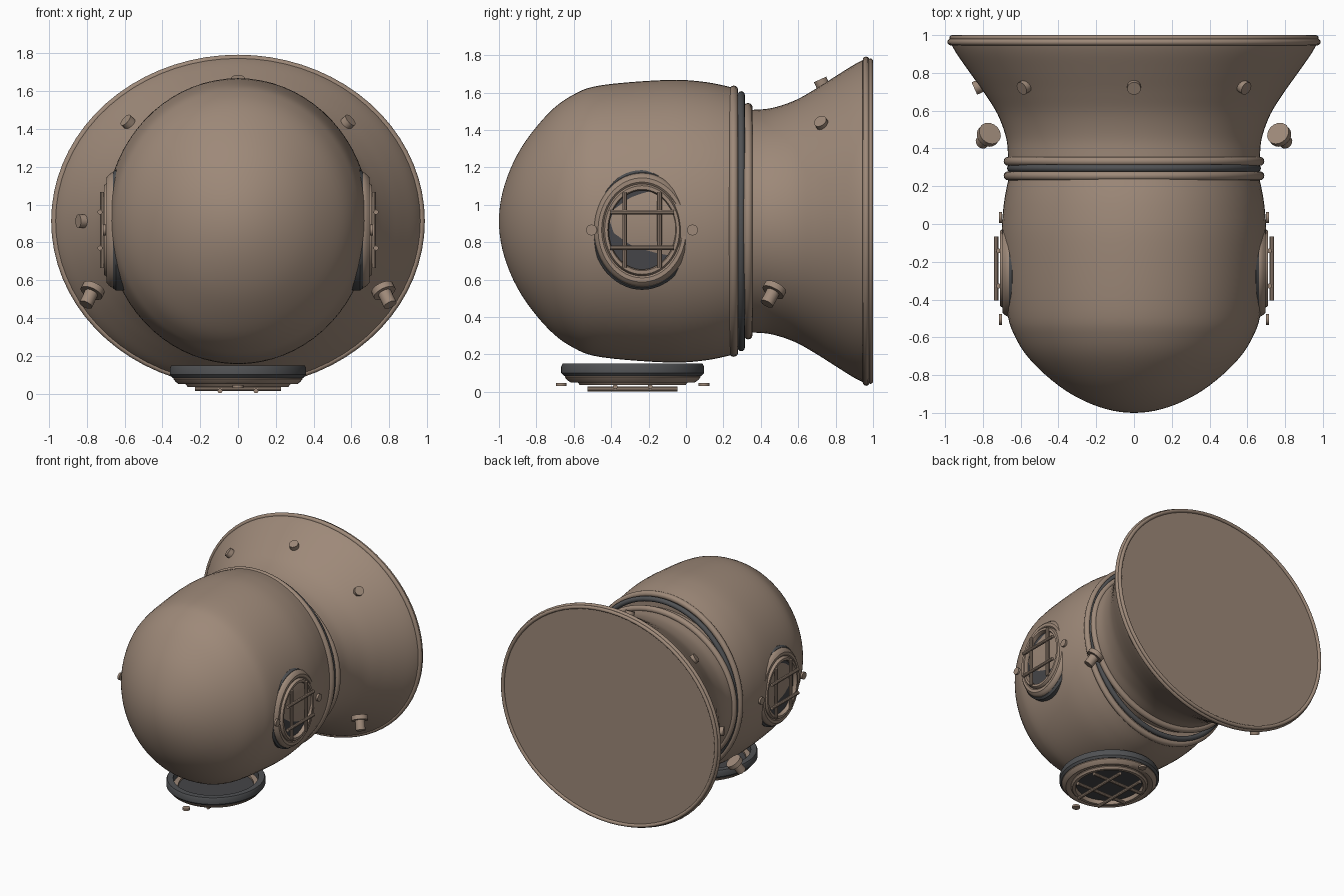
import bpy, bmesh, math
from mathutils import Matrix, Vector

if "Cube" in bpy.data.objects:
    bpy.data.objects.remove(bpy.data.objects["Cube"])


def material(name, color):
    m = bpy.data.materials.new(name)
    m.use_nodes = True
    m.diffuse_color = (*color, 1)
    m.node_tree.nodes["Principled BSDF"].inputs["Base Color"].default_value = (*color, 1)
    return m


BRONZE = material("aged bronze", (0.34, 0.25, 0.19))
GASKET = material("dark gasket", (0.08, 0.083, 0.088))
GLASS = material("dark glass", (0.06, 0.06, 0.065))
CENTRE = Matrix.Translation((0, 0, 0.912))
ALONG_Y = CENTRE @ Matrix.Rotation(-math.pi / 2, 4, "X")
parts = []


def finish(name, bm, mat, matrix):
    bmesh.ops.recalc_face_normals(bm, faces=bm.faces)
    mesh = bpy.data.meshes.new(name)
    bm.to_mesh(mesh)
    bm.free()
    mesh.transform(matrix)
    mesh.materials.append(mat)
    obj = bpy.data.objects.new(name, mesh)
    bpy.context.collection.objects.link(obj)
    parts.append(obj)


def lathe(name, profile, mat, matrix, sx=1, sy=1, closed=False, caps=True, n=72):
    """Turn (height, radius) points round local z into an elliptical body."""
    bm = bmesh.new()
    loops = []
    for h, r in profile:
        loops.append([bm.verts.new((r * sx * math.cos(a), r * sy * math.sin(a), h))
                      for a in (2 * math.pi * i / n for i in range(n))])
    pairs = list(zip(loops, loops[1:])) + ([(loops[-1], loops[0])] if closed else [])
    for a, b in pairs:
        for i in range(n):
            j = (i + 1) % n
            bm.faces.new((a[i], a[j], b[j], b[i]))
    if caps and not closed:
        bm.faces.new(loops[0])
        bm.faces.new(loops[-1])
    bmesh.ops.remove_doubles(bm, verts=bm.verts, dist=0.00001)
    finish(name, bm, mat, matrix)


def smooth_path(pts, before, steps=5):
    """Catmull-Rom curve through profile points."""
    p = [Vector(q) for q in [before, *pts, pts[-1]]]
    out = []
    for a, b, c, d in zip(p, p[1:], p[2:], p[3:]):
        for k in range(steps):
            t = k / steps
            out.append(0.5 * (2 * b + (c - a) * t + (2 * a - 5 * b + 4 * c - d) * t**2
                              + (3 * b - a - 3 * c + d) * t**3))
    return [tuple(q) for q in out] + [pts[-1]]


def hoop(name, y, rx, rz, thick, mat):
    """Round-section ring about the main axis, rx and rz being its outer radii."""
    bm = bmesh.new()
    n, m = 72, 12
    grid = []
    for i in range(n):
        a = 2 * math.pi * i / n
        grid.append([])
        for k in range(m):
            b = 2 * math.pi * k / m
            inset = thick * (math.cos(b) - 1)
            grid[-1].append(bm.verts.new(((rx + inset) * math.cos(a),
                                          (rz + inset) * math.sin(a), y + thick * math.sin(b))))
    for i in range(n):
        for k in range(m):
            a, b = grid[i], grid[(i + 1) % n]
            bm.faces.new((a[k], b[k], b[(k + 1) % m], a[(k + 1) % m]))
    finish(name, bm, mat, ALONG_Y)


def rod(name, start, end, radius, mat=BRONZE, matrix=Matrix(), n=20):
    start, end = Vector(start), Vector(end)
    axis = end - start
    turn = Vector((0, 0, 1)).rotation_difference(axis).to_matrix().to_4x4()
    lathe(name, [(0, radius), (axis.length, radius)], mat,
          matrix @ Matrix.Translation(start) @ turn, n=n)


# Dome
dome = [(-1, 0), (-0.97, 0.18), (-0.88, 0.365), (-0.735, 0.535), (-0.6, 0.628),
        (-0.45, 0.674), (-0.1, 0.70), (0.1, 0.69), (0.25, 0.662)]
lathe("dome", smooth_path(dome, (-0.97, -0.18)), BRONZE, ALONG_Y, 1, 1.079)

# Neck flare: the width and height of the ellipse grow at nearly the same rate
flare = [(0.24, 0.665), (0.36, 0.667), (0.46, 0.678), (0.58, 0.722), (0.69, 0.79),
         (0.8, 0.868), (0.9, 0.938), (0.96, 0.97), (0.985, 0.97)]
lathe("neck_flare", smooth_path(flare, (0.1, 0.665)), BRONZE, ALONG_Y, 1, 0.893)

# Collar and rim rings
hoop("collar_front_ring", 0.255, 0.69, 0.725, 0.024, BRONZE)
hoop("collar_gasket", 0.295, 0.672, 0.695, 0.02, GASKET)
hoop("collar_rear_ring", 0.332, 0.69, 0.632, 0.024, BRONZE)
hoop("rim_front_ring", 0.963, 0.988, 0.88, 0.018, BRONZE)
hoop("rim_rear_ring", 0.986, 0.978, 0.87, 0.014, BRONZE)


def window(name, matrix, sx, sy):
    """Round guarded window looking along local +z."""
    lathe(name + "_gasket", [(0, 0.86), (0, 0.98), (0.015, 1), (0.05, 1), (0.066, 0.96),
                             (0.066, 0.86)], GASKET, matrix, sx, sy, True)
    lathe(name + "_frame", [(0.06, 0.76), (0.06, 0.95), (0.072, 0.95), (0.088, 0.915),
                            (0.1, 0.87), (0.1, 0.8), (0.09, 0.76)],
          BRONZE, matrix, sx, sy, True)
    lathe(name + "_inner_frame", [(0.08, 0.66), (0.08, 0.77), (0.1, 0.77), (0.114, 0.74),
                                  (0.114, 0.68), (0.1, 0.66)],
          BRONZE, matrix, sx, sy, True)
    lathe(name + "_glass", [(0.076, 0.8), (0.084, 0.8)], GLASS, matrix, sx, sy)
    for s in (-1, 1):
        rod(name + "_long_bar", (-0.63 * sx, s * 0.093, 0.122), (0.63 * sx, s * 0.093, 0.122),
            0.013, matrix=matrix, n=10)
        rod(name + "_cross_bar", (s * 0.095, -0.63 * sy, 0.135), (s * 0.095, 0.63 * sy, 0.135),
            0.013, matrix=matrix, n=10)
        rod(name + "_bolt", (0, s * sy, 0.104), (0, s * sy, 0.12), 0.029, matrix=matrix)


for side, s in (("left", 1), ("right", -1)):
    window(side + "_window", Matrix.Translation((s * 0.595, -0.235, 0.865))
           @ Matrix.Rotation(s * math.pi / 2, 4, "Y"), 0.32, 0.27)

    # Side valves: a wide cap on a short stem
    cap, stem = Vector((s * 0.762, 0.48, 0.56)), Vector((s * 0.805, 0.432, 0.47))
    down = (stem - cap).normalized()
    rod(side + "_valve_cap", cap, cap + down * 0.035, 0.062)
    rod(side + "_valve_stem", cap, stem, 0.036)

window("face_window", Matrix.Translation((0, -0.285, 0.15))
       @ Matrix.Rotation(math.pi, 4, "X"), 0.36, 0.382)

# Flange studs standing on the flare
for x, z in ((0, 1.63), (0.565, 1.42), (-0.565, 1.42), (-0.805, 0.912)):
    base = Vector((x, 0.735, z))
    out = Vector((x, 0, z - 0.912)).normalized() + Vector((0, -0.45, 0))
    rod("flange_stud", base - out * 0.02, base + out * 0.04, 0.036)

# Smooth shading with sharp edges kept
bpy.ops.object.select_all(action="DESELECT")
for obj in parts:
    obj.select_set(True)
bpy.context.view_layer.objects.active = parts[0]
bpy.ops.object.shade_smooth_by_angle(angle=math.radians(35))
